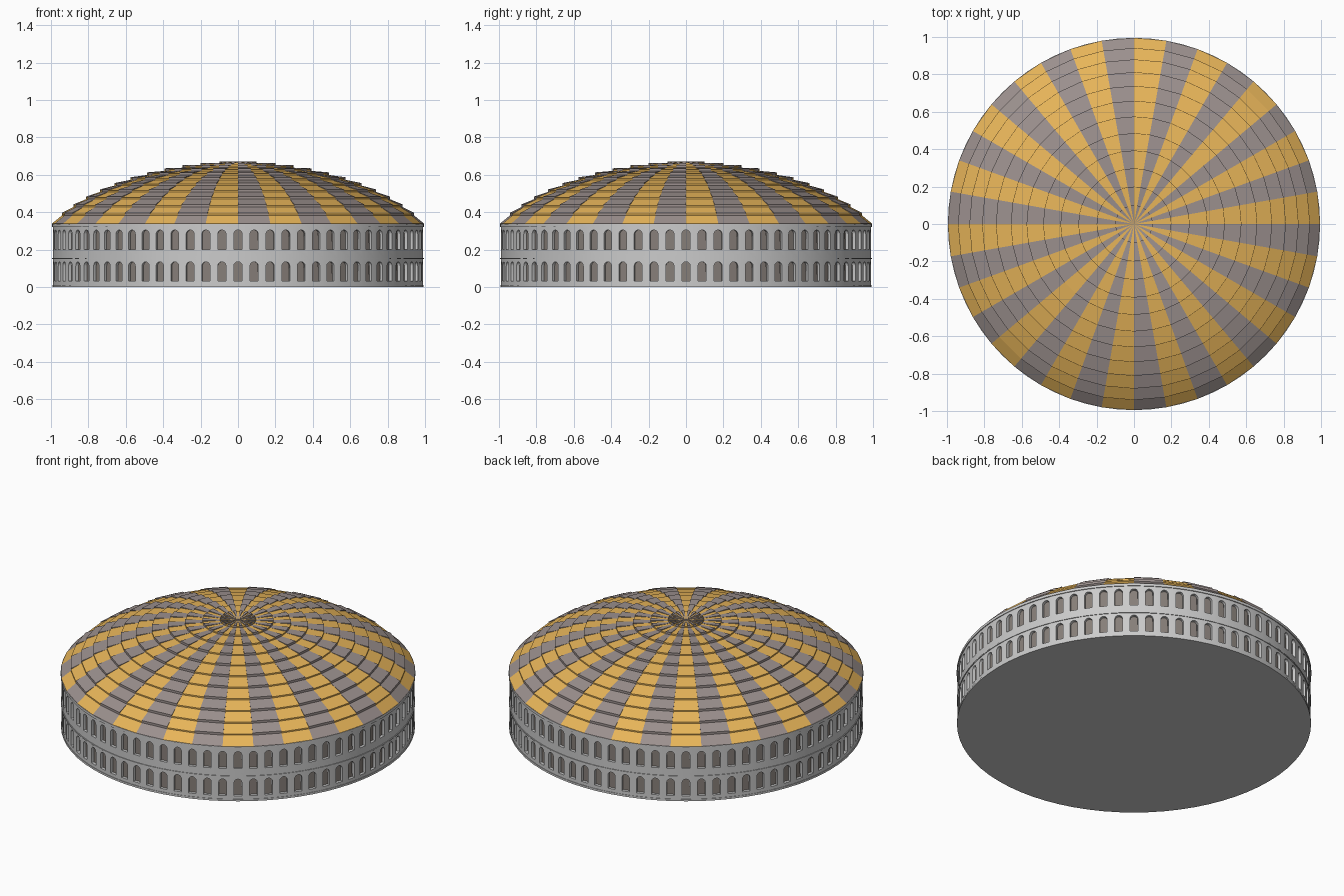
import bpy, bmesh
from math import sin, cos, tan, pi, radians

if "Cube" in bpy.data.objects:
    bpy.data.objects.remove(bpy.data.objects["Cube"])

SECTORS, RINGS, BAYS = 36, 12, 72
R = 0.99


def material(name, rgb):
    m = bpy.data.materials.new(name)
    m.diffuse_color = (*rgb, 1)
    m.use_nodes = True
    m.node_tree.nodes["Principled BSDF"].inputs["Base Color"].default_value = m.diffuse_color
    return m


def finish(name, bm, mats=(), smooth=None):
    bmesh.ops.remove_doubles(bm, verts=bm.verts, dist=1e-5)
    bmesh.ops.recalc_face_normals(bm, faces=bm.faces)
    me = bpy.data.meshes.new(name)
    bm.to_mesh(me)
    bm.free()
    ob = bpy.data.objects.new(name, me)
    bpy.context.collection.objects.link(ob)
    for m in mats:
        me.materials.append(m)
    if smooth:
        bpy.ops.object.select_all(action='DESELECT')
        ob.select_set(True)
        bpy.context.view_layer.objects.active = ob
        bpy.ops.object.shade_smooth_by_angle(angle=radians(smooth))
    return ob


def polar(r, a, z):
    return (r * cos(a), r * sin(a), z)


orange = material("orange_tile", (0.80, 0.46, 0.10))
brown = material("brown_tile", (0.33, 0.28, 0.27))
shade = material("window_shade", (0.24, 0.21, 0.19))


# Dome roof: rings of overlapping wedge tiles, the lower edge of each lifted
def shell(k):
    t = radians(60) * k / RINGS
    return sin(t) / sin(radians(60)) * 0.995, 0.335 + 0.325 * (cos(t) - 0.5) / 0.5


for name, parity, mat, lift in (("orange_roof_tiles", 0, orange, 0.008),
                                ("brown_roof_tiles", 1, brown, 0.014)):
    bm = bmesh.new()
    for s in range(parity, SECTORS, 2):
        a0, a1 = 2 * pi * s / SECTORS, 2 * pi * (s + 1) / SECTORS
        for k in range(RINGS):
            (r0, z0), (r1, z1) = shell(k), shell(k + 1)
            up = lift if k < RINGS - 1 else 0.004
            prof = [(r0, z0), (r1, z1 + up), (r1, z1 - 0.004), (r0, z0 - 0.012)]
            ends = [[bm.verts.new(polar(r, a, z)) for r, z in prof] for a in (a0, a1)]
            p, q = ends
            bm.faces.new(p)
            bm.faces.new(q)
            for i in range(4):
                j = (i + 1) % 4
                if k == 0 and i == 3:
                    continue
                bm.faces.new((p[i], p[j], q[j], q[i]))
    bmesh.ops.dissolve_degenerate(bm, edges=bm.edges, dist=1e-6)
    # tiles stay separate: no welding between rings is needed
    finish(name, bm, [mat])

# Arcaded drum: each bay is a flat wall panel around an arched recess
half = pi / BAYS
W = R * sin(half)
D = R * cos(half)
w, depth = 0.022, 0.018


def arch(z0, z1):
    pts = [(-w, z0), (w, z0)]
    return pts + [(w * cos(pi * i / 8), z1 - w + w * sin(pi * i / 8)) for i in range(9)]


wall, panes = bmesh.new(), bmesh.new()
for b in range(BAYS):
    a = 2 * pi * b / BAYS

    def face(bm, pts):
        bm.faces.new([bm.verts.new((d * cos(a) - u * sin(a), d * sin(a) + u * cos(a), z))
                      for u, z, d in pts])

    for lo, hi, base, top in ((0.0, 0.152, 0.032, 0.135), (0.152, 0.335, 0.20, 0.305)):
        o = arch(base, top)
        sp = top - w
        strips = [[(-W, lo), (W, lo), (W, base), (w, base), (-w, base), (-W, base)],
                  [(-W, base), (-w, base), (-w, sp), (-W, sp)],
                  [(w, base), (W, base), (W, sp), (w, sp)],
                  [(W, sp), (W, hi), (0, hi)] + o[6:1:-1],
                  [(0, hi), (-W, hi), (-W, sp)] + o[10:5:-1]]
        for f in strips:
            face(wall, [(u, z, D) for u, z in f])
        for i in range(len(o)):
            (u0, y0), (u1, y1) = o[i], o[(i + 1) % len(o)]
            if abs(u0 - u1) + abs(y0 - y1) > 1e-6:
                face(wall, [(u0, y0, D), (u1, y1, D), (u1, y1, D - depth), (u0, y0, D - depth)])
        face(panes, [(u, z, D - depth) for u, z in o[:2] + o[3:]])
finish("drum_wall", wall, smooth=30)
finish("window_panes", panes, [shade])

# Base slab, string course and cornice
for name, r, z0, z1 in (("base_slab", R + 0.003, 0.0, 0.012),
                        ("string_course", R + 0.004, 0.149, 0.156),
                        ("cornice", R + 0.005, 0.322, 0.338)):
    bm = bmesh.new()
    bmesh.ops.create_cone(bm, cap_ends=True, segments=BAYS, radius1=r, radius2=r, depth=z1 - z0)
    bmesh.ops.translate(bm, verts=bm.verts, vec=(0, 0, (z0 + z1) / 2))
    finish(name, bm, smooth=30)
